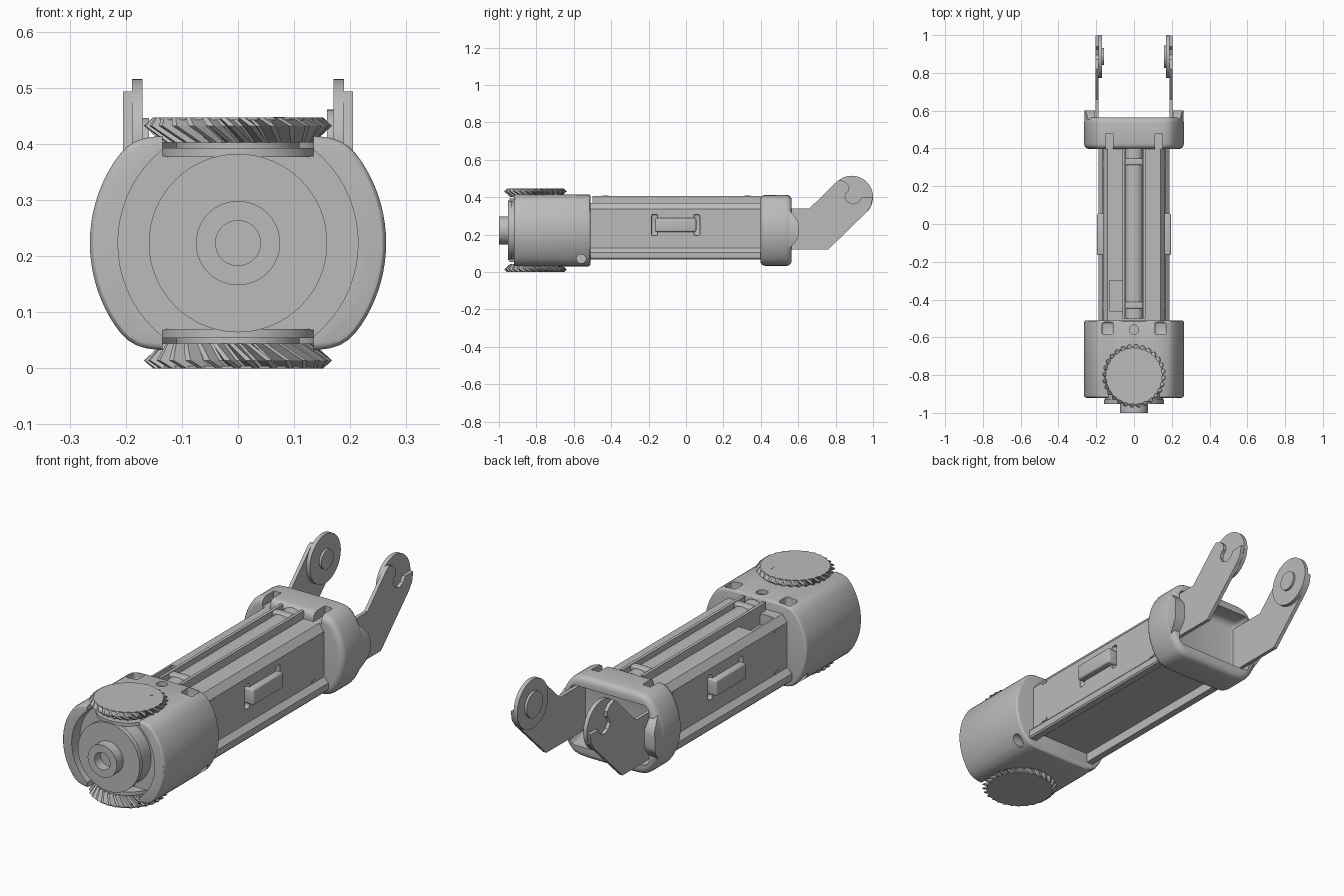
import bpy, bmesh, math
from mathutils import Vector

cube = bpy.data.objects.get("Cube")
if cube:
    bpy.data.objects.remove(cube)

grey = bpy.data.materials.new("plain_grey")
grey.use_nodes = True
grey.diffuse_color = (0.5, 0.5, 0.5, 1)
grey.node_tree.nodes["Principled BSDF"].inputs["Base Color"].default_value = (0.5, 0.5, 0.5, 1)

CZ = 0.223       # height of the long axis
GEAR_Y = -0.805  # gear position along the body


def add_object(name, bm):
    bmesh.ops.recalc_face_normals(bm, faces=bm.faces)
    mesh = bpy.data.meshes.new(name)
    bm.to_mesh(mesh)
    bm.free()
    mesh.materials.append(grey)
    obj = bpy.data.objects.new(name, mesh)
    bpy.context.collection.objects.link(obj)
    return obj


def prism(name, points, axis, start, end):
    """Extrude a 2D outline along x, y or z; outline uses the other two axes in order."""
    bm = bmesh.new()
    i = "xyz".index(axis)
    verts = []
    for p in points:
        co = list(p)
        co.insert(i, start)
        verts.append(bm.verts.new(co))
    face = bm.faces.new(verts)
    geo = bmesh.ops.extrude_face_region(bm, geom=[face])
    shift = Vector([0, 0, 0])
    shift[i] = end - start
    bmesh.ops.translate(bm, vec=shift, verts=[v for v in geo["geom"] if isinstance(v, bmesh.types.BMVert)])
    return add_object(name, bm)


def box(name, x, y, z):
    return prism(name, [(x[0], y[0]), (x[1], y[0]), (x[1], y[1]), (x[0], y[1])], "z", *z)


def circle(u, v, r, n=64):
    return [(u + r * math.cos(math.tau * k / n), v + r * math.sin(math.tau * k / n)) for k in range(n)]


def cylinder(name, u, v, r, axis, start, end, n=64):
    return prism(name, circle(u, v, r, n), axis, start, end)


def flattened_round(r, half_height, p=18, n=96):
    """Circle flattened at top and bottom, with blended corners."""
    points = []
    for k in range(n):
        a = math.tau * k / n
        rho = (r ** -p + abs(math.sin(a) / half_height) ** p) ** (-1 / p)
        points.append((rho * math.cos(a), CZ + rho * math.sin(a)))
    return points


def finish(obj, cutters=(), bevel=0, segments=3, operation="DIFFERENCE"):
    """Bevel, cut, bake the result and shade it."""
    if bevel:
        m = obj.modifiers.new("bevel", "BEVEL")
        m.width, m.segments, m.limit_method, m.angle_limit = bevel, segments, "ANGLE", math.radians(35)
    for c in cutters:
        m = obj.modifiers.new("cut", "BOOLEAN")
        m.operation, m.solver, m.object = operation, "EXACT", c
    if obj.modifiers:
        graph = bpy.context.evaluated_depsgraph_get()
        baked = bpy.data.meshes.new_from_object(obj.evaluated_get(graph))
        obj.modifiers.clear()
        obj.data = baked
    for c in cutters:
        bpy.data.objects.remove(c)
    bpy.ops.object.select_all(action="DESELECT")
    obj.select_set(True)
    bpy.context.view_layer.objects.active = obj
    bpy.ops.object.shade_smooth_by_angle(angle=math.radians(30))
    return obj


# Front housing: recessed front, slots for the gears, pockets and screw holes
housing = prism("front_housing", flattened_round(0.264, 0.192), "y", -0.92, -0.51)
cuts = [cylinder("cut", 0, CZ, 0.214, "y", -1, -0.86)]
for z in ((0.378, 0.45), (0.0, 0.068)):
    cuts.append(box("cut", (-0.135, 0.135), (-1, -0.8), z))
    cuts.append(cylinder("cut", 0, -0.8, 0.1351, "z", z[0] + 0.001, z[1] + 0.001))
for s in (-1, 1):
    pocket = box("cut", (s * 0.14 - 0.03, s * 0.14 + 0.03), (-0.585, -0.52), (0.36, 0.45))
    cuts.append(finish(pocket, bevel=0.012))
    cuts.append(cylinder("cut", -0.56, 0.07, 0.025, "x", s * 0.17, s * 0.3, 24))
cuts.append(cylinder("cut", 0, -0.56, 0.025, "z", 0.395, 0.45, 24))
finish(housing, cuts, bevel=0.012)

# Motor with flange and hollow output collar
finish(cylinder("motor_body", 0, CZ, 0.154, "y", -0.94, -0.84))
finish(cylinder("motor_flange", 0, CZ, 0.159, "y", -0.952, -0.93))
finish(cylinder("output_collar", 0, CZ, 0.075, "y", -1, -0.94),
       [cylinder("cut", 0, CZ, 0.04, "y", -1.05, -0.955)])


def gear(name, side):
    """Slanted bevel teeth; side is +1 for the top gear, -1 for the bottom one."""
    bm = bmesh.new()
    teeth = 28
    layers = [(0.179, 0.115, 0.135, 0), (0.209, 0.137, 0.168, 0.9), (0.2235, 0.133, 0.152, 1.4)]
    rings = []
    for h, valley, tip, twist in layers:
        ring = []
        for t in range(teeth):
            for frac, r in ((0, valley), (0.2, valley), (0.45, tip), (0.75, tip)):
                a = math.tau * (t + frac - side * twist) / teeth
                ring.append(bm.verts.new((r * math.cos(a), GEAR_Y + r * math.sin(a), CZ + side * h)))
        rings.append(ring)
    n = len(rings[0])
    for low, high in zip(rings, rings[1:]):
        for k in range(n):
            j = (k + 1) % n
            bm.faces.new((low[k], low[j], high[j], high[k]))
    bm.faces.new(rings[0])
    bm.faces.new(rings[-1])
    return add_object(name, bm)


# Gears, their hubs and the shelves that carry them
for label, s in (("top", 1), ("bottom", -1)):
    gear(label + "_gear", s)
    finish(cylinder(label + "_gear_cap", 0, GEAR_Y, 0.148, "z", CZ + s * 0.219, CZ + s * 0.2235))
    finish(cylinder(label + "_gear_hub", 0, GEAR_Y, 0.11, "z", CZ + s * 0.165, CZ + s * 0.185))
    finish(cylinder(label + "_gear_shelf", 0, GEAR_Y, 0.14, "z", CZ + s * 0.153, CZ + s * 0.169))
cylinder("gear_marker", 0.07, -0.725, 0.014, "z", 0.444, 0.4475, 3)

# Long middle body with chamfered edges, a pocket on top and finger recesses at the sides
half = [(0.155, 0.112), (0.165, 0.125), (0.165, 0.338), (0.14, 0.37)]
body = prism("middle_body", half + [(-x, z) for x, z in reversed(half)], "y", -0.52, 0.42)
cuts = [box("cut", (-0.13, -0.06), (-0.46, -0.3), (0.32, 0.45))]
for s in (-1, 1):
    for y in (-0.168, 0.058):
        recess = box("cut", (s * 0.147, s * 0.19), (y - 0.016, y + 0.016), (0.195, 0.308))
        cuts.append(finish(recess, bevel=0.008))
finish(body, cuts)

# Rounded rail along the top, flanked by thin strips, with end clips
rail = [(0.045 * math.cos(math.pi * k / 12), 0.37 + 0.034 * math.sin(math.pi * k / 12)) for k in range(13)]
finish(prism("top_rail", rail, "y", -0.5, 0.4))
for s in (-1, 1):
    box("rail_strip", (s * 0.054 - 0.007, s * 0.054 + 0.007), (-0.5, 0.4), (0.36, 0.407))
for y in (-0.43, 0.33):
    finish(box("rail_clip", (-0.045, 0.045), (y - 0.018, y + 0.018), (0.36, 0.41)), bevel=0.006)

# Lower side rails with sloped tops, side handles and panel catches
side_rail = [(0.15, 0.068), (0.183, 0.068), (0.189, 0.075), (0.189, 0.105), (0.166, 0.128), (0.15, 0.128)]
for side, s in (("left", 1), ("right", -1)):
    prism(side + "_lower_rail", [(s * x, z) for x, z in side_rail], "y", -0.52, 0.42)
    finish(box(side + "_handle", (s * 0.14, s * 0.196), (-0.165, 0.055), (0.215, 0.289)), bevel=0.008)
    for y in (-0.43, 0.32):
        for z in (0.137, 0.333):
            box(side + "_panel_catch", (s * 0.16, s * 0.168), (y - 0.016, y + 0.016), (z - 0.005, z + 0.005))

# Rear cap: rounded, open at the back between the arms, notched at the top front edge
cap = prism("rear_cap", flattened_round(0.264, 0.19), "y", 0.397, 0.565)
cuts = [finish(box("cut", (-0.205, 0.205), (0.47, 0.7), (0.085, 0.365)), bevel=0.03)]
for s in (-1, 1):
    cuts.append(box("cut", (s * 0.132 - 0.02, s * 0.132 + 0.02), (0.35, 0.48), (0.37, 0.45)))
finish(cap, cuts, bevel=0.028, segments=4)

# Ears that continue the cap's curve, then the fork arms
ear = [(0.53, 0.11), (0.555, 0.13), (0.575, 0.15), (0.598, 0.18), (0.602, 0.2), (0.602, 0.255), (0.598, 0.275),
       (0.575, 0.305), (0.555, 0.325), (0.53, 0.345)]
arm = [(0.46, 0.12), (0.76, 0.12), (0.967, 0.322), (0.99, 0.355), (0.998, 0.4), (0.94, 0.4), (0.925, 0.375),
       (0.895, 0.363), (0.865, 0.375), (0.85, 0.4), (0.855, 0.42), (0.872, 0.435), (0.873, 0.46), (0.85, 0.482),
       (0.82, 0.493), (0.8, 0.478), (0.66, 0.34), (0.46, 0.34)]
for side, s in (("left", 1), ("right", -1)):
    curve = prism("cut", flattened_round(0.262, 0.189), "y", 0.5, 0.7)
    finish(prism(side + "_cap_ear", ear, "x", s * 0.207, s * 0.3), [curve], operation="INTERSECT")
    finish(prism(side + "_fork_arm", arm, "x", s * 0.188, s * 0.205))
    finish(cylinder(side + "_fork_disc", 0.886, 0.401, 0.114, "x", s * 0.17, s * 0.189))
    finish(cylinder(side + "_fork_boss", 0.886, 0.401, 0.06 if s > 0 else 0.045, "x", s * 0.159, s * 0.172, 40))
